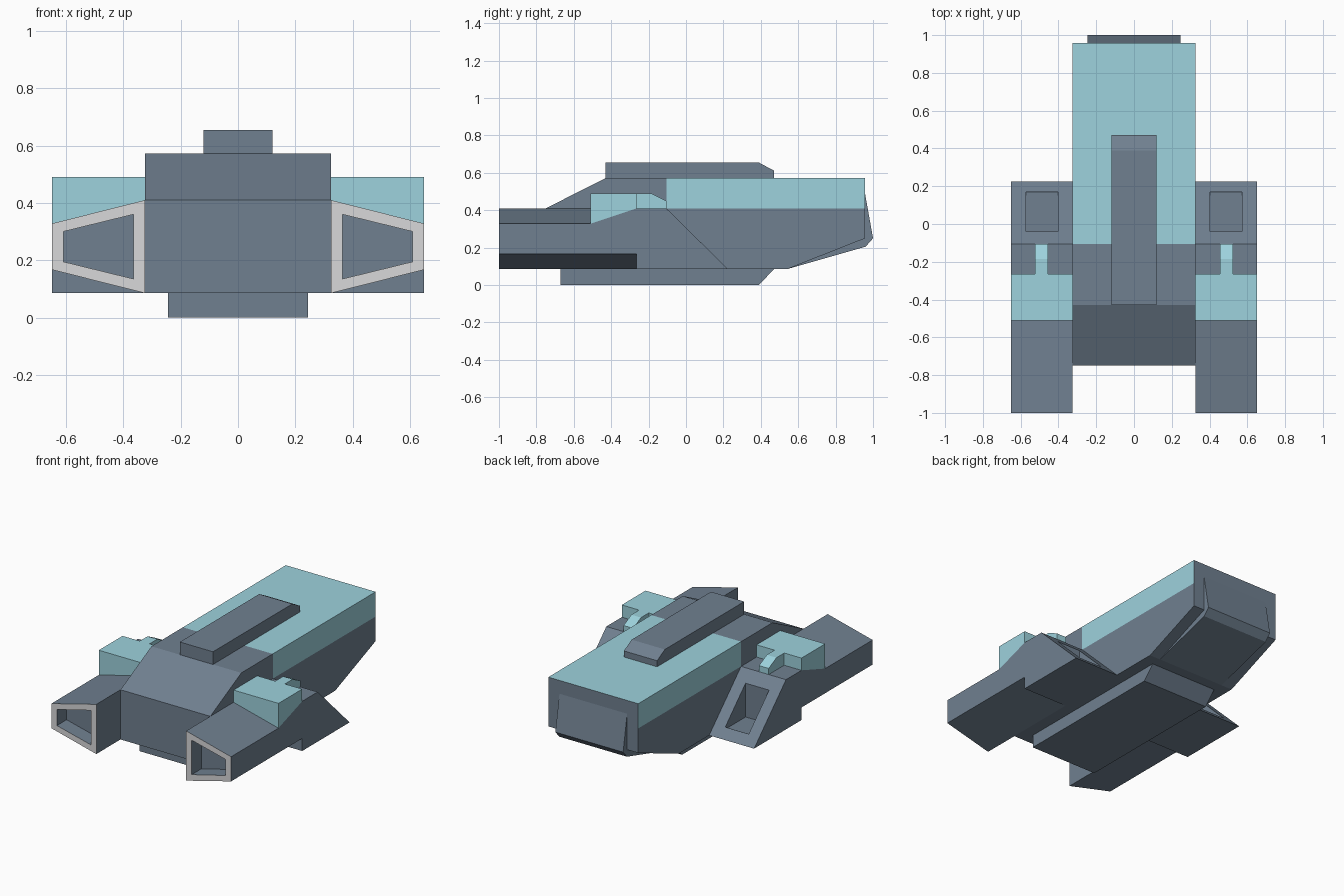
import bpy, bmesh

if "Cube" in bpy.data.objects:
    bpy.data.objects.remove(bpy.data.objects["Cube"])


def material(name, rgb):
    m = bpy.data.materials.new(name)
    lin = [((c / 255 + 0.055) / 1.055) ** 2.4 for c in rgb]
    m.diffuse_color = (*lin, 1)
    m.use_nodes = True
    m.node_tree.nodes["Principled BSDF"].inputs["Base Color"].default_value = m.diffuse_color
    return m


GREY = material("slate grey", (112, 128, 144))
CYAN = material("pale cyan", (157, 210, 221))
RIM = material("light grey", (216, 216, 218))


def loft(name, rings, mats, special=None):
    """Skin a list of equal-length rings and cap both ends.
    special: {segment index: material index}"""
    special = special or {}
    bm = bmesh.new()
    loops = [[bm.verts.new(p) for p in ring] for ring in rings]
    n = len(loops[0])
    bm.faces.new(loops[0])
    bm.faces.new(loops[-1])
    for k, (a, b) in enumerate(zip(loops, loops[1:])):
        for i in range(n):
            j = (i + 1) % n
            f = bm.faces.new((a[i], a[j], b[j], b[i]))
            f.material_index = special.get(k, 0)
    bmesh.ops.remove_doubles(bm, verts=bm.verts, dist=1e-5)
    bmesh.ops.recalc_face_normals(bm, faces=bm.faces)
    me = bpy.data.meshes.new(name)
    bm.to_mesh(me)
    bm.free()
    ob = bpy.data.objects.new(name, me)
    bpy.context.collection.objects.link(ob)
    for m in mats:
        me.materials.append(m)
    return ob


def prism(name, profile, x0, x1, *mats):
    """Extrude a (y, z) side profile along x."""
    return loft(name, [[(x, y, z) for y, z in profile] for x in (x0, x1)], mats)


# Main hull with sloped nose and raised tail
prism("hull", [(-0.75, 0.085), (-0.75, 0.41), (-0.43, 0.572), (-0.105, 0.572),
               (-0.105, 0.41), (0.958, 0.41), (0.958, 0.25), (0.54, 0.085)],
      -0.325, 0.325, GREY)

# Cyan upper deck, its rear face stays grey
deck = prism("upper_deck", [(-0.105, 0.41), (-0.105, 0.572), (0.958, 0.572), (0.958, 0.41)],
             -0.325, 0.325, CYAN, GREY)
for f in deck.data.polygons:
    if f.normal.y > 0.9:
        f.material_index = 1

# Top rail, belly keel and tail ramp
prism("top_rail", [(-0.43, 0.572), (-0.43, 0.655), (0.39, 0.655), (0.47, 0.612), (0.47, 0.572)],
      -0.12, 0.12, GREY)
prism("belly_keel", [(-0.67, 0.085), (-0.67, 0), (0.39, 0), (0.47, 0.085)],
      -0.245, 0.245, GREY)
prism("tail_ramp", [(0.958, 0.485), (1.0, 0.25), (0.96, 0.205), (0.54, 0.085), (0.9, 0.25)],
      -0.245, 0.245, GREY)

IN, OUT = 0.325, 0.65


def section(s, y, xi, xo, zs):
    """Upright ring: inner bottom, inner top, outer top, outer bottom."""
    return [(s * x, y, z) for x, z in zip((xi, xi, xo, xo), zs)]


def slope(s, xi, xo, top, bottom):
    """Tilted ring: top edge and bottom edge given as (y, z)."""
    return [(s * x, *p) for x, p in zip((xi, xi, xo, xo), (bottom, top, top, bottom))]


for side, s in (("left", -1), ("right", 1)):
    # Side pod: recessed intake, tapered front, boxy middle, recessed sloped tail
    loft(side + "_pod", [
        section(s, -0.9, 0.365, 0.61, (0.135, 0.36, 0.30, 0.195)),
        section(s, -1.0, 0.365, 0.61, (0.135, 0.36, 0.30, 0.195)),
        section(s, -1.0, IN, OUT, (0.085, 0.41, 0.328, 0.167)),
        section(s, -0.51, IN, OUT, (0.085, 0.41, 0.328, 0.167)),
        section(s, -0.265, IN, OUT, (0.085, 0.41, 0.41, 0.167)),
        section(s, -0.265, IN, OUT, (0.085, 0.41, 0.41, 0.085)),
        slope(s, IN, OUT, (-0.105, 0.41), (0.225, 0.085)),
        slope(s, 0.403, 0.573, (-0.04, 0.346), (0.17, 0.139)),
        slope(s, 0.403, 0.573, (-0.04, 0.125), (0.17, 0.125)),
    ], [GREY, RIM], {1: 1})

    # Cyan block on the pod, following its sloped top
    loft(side + "_pod_block", [
        section(s, -0.51, IN, OUT, (0.41, 0.49, 0.49, 0.328)),
        section(s, -0.265, IN, OUT, (0.41, 0.49, 0.49, 0.41)),
    ], [CYAN])

    # Narrow spur behind the block
    prism(side + "_block_spur", [(-0.265, 0.41), (-0.265, 0.49), (-0.185, 0.49),
                                 (-0.105, 0.45), (-0.105, 0.41)],
          s * 0.455, s * 0.525, CYAN)
